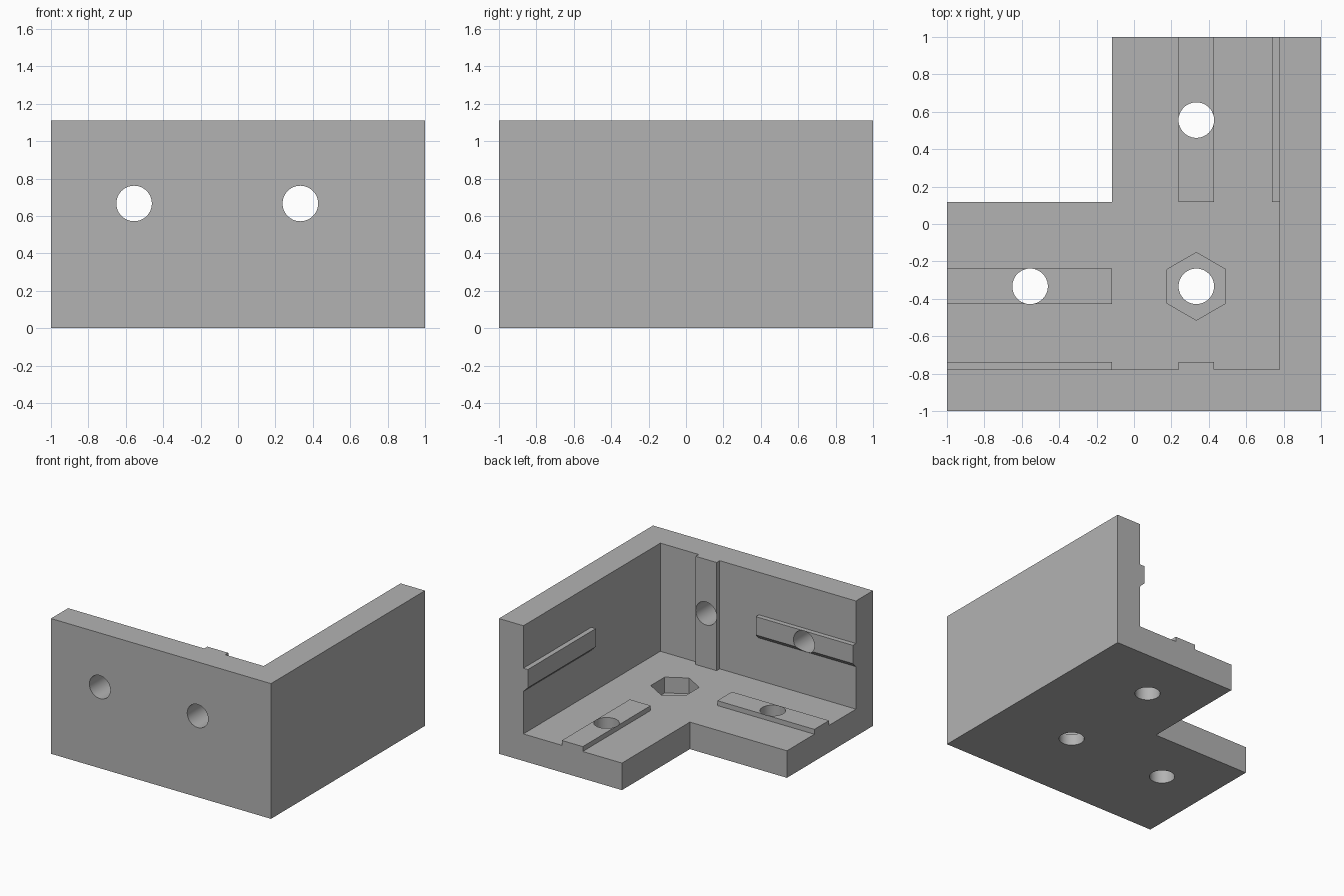
import bpy
import bmesh
import math
from mathutils import Matrix, Vector

if "Cube" in bpy.data.objects:
    bpy.data.objects.remove(bpy.data.objects["Cube"], do_unlink=True)

U = 1 / 9                    # design module
HEIGHT, THICK = 10 * U, 2 * U
INNER = 1 - THICK            # inner wall plane
STEP = U * 1.06              # edge of the floor notch
RAIL, LIFT = 0.095, 0.04     # rail half width and height
NEAR, FAR, MID = 3 * U, -5 * U, 6 * U
HOLE, NUT, NUT_DEPTH = 0.095, 0.181, 0.13
OVER = 1.6                   # cutters reach past the body

# Reflection that swaps the two walls of the bracket
SWAP = Matrix(((0, -1, 0, 0), (-1, 0, 0, 0), (0, 0, 1, 0), (0, 0, 0, 1)))
SAME = Matrix.Identity(4)

grey = bpy.data.materials.new("plain grey")
grey.use_nodes = True
colour = (0.45, 0.45, 0.45, 1)
grey.diffuse_color = colour
grey.node_tree.nodes["Principled BSDF"].inputs["Base Color"].default_value = colour


def make(name, bm):
    bmesh.ops.recalc_face_normals(bm, faces=bm.faces)
    mesh = bpy.data.meshes.new(name)
    bm.to_mesh(mesh)
    bm.free()
    mesh.materials.append(grey)
    obj = bpy.data.objects.new(name, mesh)
    bpy.context.collection.objects.link(obj)
    return obj


def prism(name, outline, push, matrix=SAME):
    bm = bmesh.new()
    face = bm.faces.new([bm.verts.new(p) for p in outline])
    new = bmesh.ops.extrude_face_region(bm, geom=[face])["geom"]
    verts = [v for v in new if isinstance(v, bmesh.types.BMVert)]
    bmesh.ops.translate(bm, verts=verts, vec=Vector(push))
    bm.transform(matrix)
    return make(name, bm)


def box(name, low, high, matrix=SAME):
    (a, b, c), (d, e, f) = low, high
    return prism(name, [(a, b, c), (d, b, c), (d, e, c), (a, e, c)], (0, 0, f - c), matrix)


def drill(name, centre, radius, depth, axis="Z", sides=48, matrix=SAME):
    bm = bmesh.new()
    bmesh.ops.create_cone(bm, cap_ends=True, segments=sides, radius1=radius,
                          radius2=radius, depth=depth)
    turn = Matrix.Rotation(math.pi / 2, 4, "X") if axis == "Y" else SAME
    bm.transform(matrix @ Matrix.Translation(centre) @ turn)
    return make(name, bm)


def subtract(target, cutter):
    cutter.hide_render = True
    mod = target.modifiers.new("cut", "BOOLEAN")
    mod.operation, mod.solver, mod.object = "DIFFERENCE", "EXACT", cutter
    bpy.context.view_layer.objects.active = target
    bpy.ops.object.modifier_apply(modifier=mod.name)
    bpy.data.objects.remove(cutter, do_unlink=True)


# Solid block and the hollow that leaves floor and walls
body = box("corner_bracket", (-1, -1, 0), (1, 1, HEIGHT))
hollow = box("hollow_cutter", (-OVER, -INNER, THICK), (INNER, OVER, OVER))

# Rails are carved out of the hollow so they stay joined to the body
for m in (SAME, SWAP):
    subtract(hollow, box("floor_rail", (-2, -NEAR - RAIL, 0.1),
                         (-STEP, -NEAR + RAIL, THICK + LIFT), m))
    subtract(hollow, box("upright_rail", (NEAR - RAIL, -0.9, 0.1),
                         (NEAR + RAIL, -INNER + LIFT, 2), m))
    # Level rail with a sloped underside
    face, root = -INNER + LIFT, -INNER - LIFT
    low, top = MID - RAIL, MID + RAIL
    profile = [(-2, root, low - LIFT), (-2, face, low + LIFT), (-2, face, top), (-2, root, top)]
    subtract(hollow, prism("level_rail", profile, (2 - STEP, 0, 0), m))
subtract(body, hollow)

# Notch that makes the floor L-shaped
subtract(body, box("notch_cutter", (-OVER, STEP, -1), (-STEP, OVER, OVER)))

# Screw holes through walls and floor arms
for m in (SAME, SWAP):
    for x in (FAR, NEAR):
        subtract(body, drill("wall_hole", (x, -0.9, MID), HOLE, 0.8, "Y", matrix=m))
    subtract(body, drill("floor_hole", (FAR, -NEAR, 0.1), HOLE, 0.8, matrix=m))

# Corner hole with a hexagonal nut pocket
subtract(body, drill("corner_hole", (NEAR, -NEAR, 0.1), HOLE, 0.8))
subtract(body, drill("nut_pocket", (NEAR, -NEAR, THICK - NUT_DEPTH + 0.2), NUT, 0.4, sides=6))

bpy.ops.object.select_all(action="DESELECT")
body.select_set(True)
bpy.context.view_layer.objects.active = body
bpy.ops.object.shade_smooth_by_angle(angle=math.radians(30))
